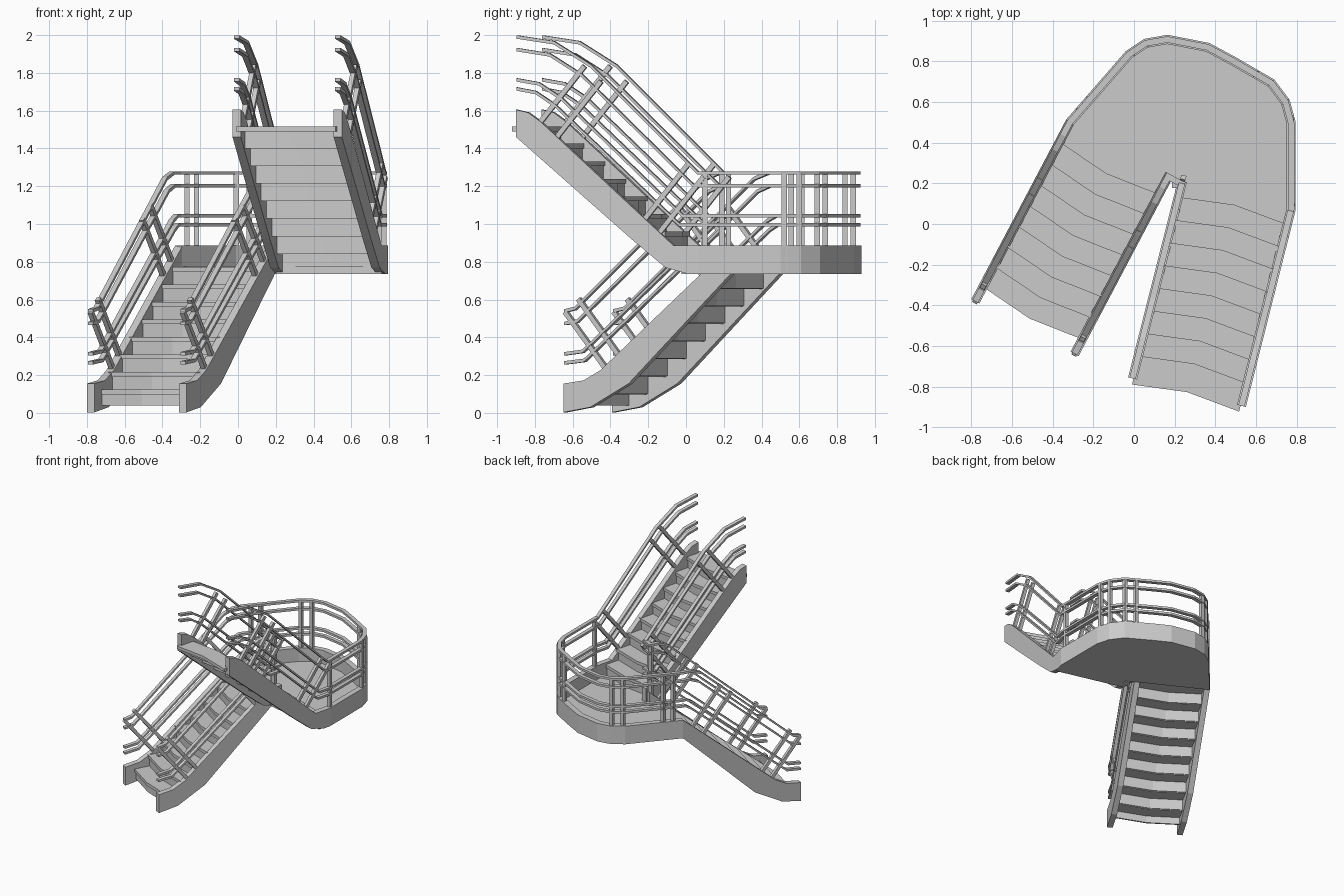
import bpy, bmesh
from mathutils import Vector

if "Cube" in bpy.data.objects:
    bpy.data.objects.remove(bpy.data.objects["Cube"])

RISE, RUN, W, T = 0.093, 0.115, 0.597, 0.045
FLOOR = 0.774


class Flight:
    """Straight flight: s runs uphill, t runs across from its outer edge."""
    def __init__(self, origin, d, n):
        self.o, self.d, self.n = Vector(origin), Vector(d).normalized(), Vector(n).normalized()

    def pt(self, s, t):
        return self.o + self.d * s + self.n * t


lower = Flight((-0.80, -0.37), (0.467, 0.884), (0.884, -0.467))
upper = Flight((0.795, 0.07), (-0.245, -0.9695), (-0.9695, 0.245))

# side profiles of the stringers (s, z)
lower.top = [(0, .155), (.12, .172), (.22, .225), (.97, .86), (1.0, .885)]
lower.bot = [(0, .003), (.16, .03), (.39, .155), (1.0, .735)]
upper.top = [(0, .885), (.14, .885), (.865, 1.54), (.935, 1.59), (1.0, 1.605)]
upper.bot = [(0, .735), (.06, .735), (.186, .77), (.37, .92), (1.0, 1.46)]


def interp(prof, s):
    for (a, za), (b, zb) in zip(prof, prof[1:]):
        if s <= b:
            return za + (zb - za) * (s - a) / (b - a)
    return prof[-1][1]


def finish(bm, name):
    bmesh.ops.recalc_face_normals(bm, faces=bm.faces)
    me = bpy.data.meshes.new(name)
    bm.to_mesh(me)
    bm.free()
    ob = bpy.data.objects.new(name, me)
    bpy.context.collection.objects.link(ob)
    return ob


def sweep(bm, path, a, b):
    """Upright rectangular section along (x, y, bottom, top); a, b are side offsets to the right."""
    P = [Vector(p[:2]) for p in path]
    rings = []
    for i, p in enumerate(P):
        d0 = (p - P[i - 1]).normalized() if i else (P[1] - p).normalized()
        d1 = (P[i + 1] - p).normalized() if i < len(P) - 1 else d0
        m = (d0 + d1).normalized()
        m = Vector((m.y, -m.x)) / max(0.4, m.dot(d0))
        q, r = p + m * a, p + m * b
        zb, zt = path[i][2:]
        rings.append([bm.verts.new(c) for c in
                      ((q.x, q.y, zb), (r.x, r.y, zb), (r.x, r.y, zt), (q.x, q.y, zt))])
    for u, v in zip(rings, rings[1:]):
        for k in range(4):
            bm.faces.new((u[k], u[(k + 1) % 4], v[(k + 1) % 4], v[k]))
    bm.faces.new(rings[0])
    bm.faces.new(rings[-1][::-1])


def beam(bm, a, b, side, w):
    """Square bar from a to b, one face turned along the horizontal vector side."""
    a, b = Vector(a), Vector(b)
    x = Vector((side[0], side[1], 0)).normalized() * w / 2
    y = (b - a).cross(x).normalized() * w / 2
    lo, hi = ([bm.verts.new(p + x * i + y * j) for i, j in ((-1, -1), (1, -1), (1, 1), (-1, 1))]
              for p in (a, b))
    for k in range(4):
        bm.faces.new((lo[k], lo[(k + 1) % 4], hi[(k + 1) % 4], hi[k]))
    bm.faces.new(lo)
    bm.faces.new(hi)


def bowed(bm, f, s0, s1, z0, z1):
    """Board across the flight, bowed downhill in the middle."""
    cols = [(T * .6, 0), (W / 2, -.03), (W - T * .6, 0)]
    rings = []
    for t, bow in cols:
        p, q = f.pt(s0 + bow, t), f.pt(s1 + bow, t)
        rings.append([bm.verts.new(c) for c in
                      ((p.x, p.y, z0), (q.x, q.y, z0), (q.x, q.y, z1), (p.x, p.y, z1))])
    for u, v in zip(rings, rings[1:]):
        for k in range(4):
            bm.faces.new((u[k], u[(k + 1) % 4], v[(k + 1) % 4], v[k]))
    bm.faces.new(rings[0])
    bm.faces.new(rings[-1])


# stringers and steps of both flights
for f, name, z_first in ((lower, "lower", FLOOR - 7 * RISE), (upper, "upper", FLOOR + RISE)):
    stations = sorted({s for s, _ in f.top + f.bot})
    for side, t0 in (("outer", 0), ("inner", W - T)):
        bm = bmesh.new()
        sweep(bm, [(*f.pt(s, t0), interp(f.bot, s), interp(f.top, s)) for s in stations], 0, T)
        finish(bm, f"{name}_{side}_stringer")
    bm = bmesh.new()
    for k in range(8):
        s, z = .08 + RUN * k, z_first + RISE * k
        end = s + RUN + .015
        if k == 7:
            end = 1.03
            z -= .002
        bowed(bm, f, s, end, z - .025, z)
        bowed(bm, f, s + .01, s + .022, max(.04, z - RISE - .02), z - .01)
    finish(bm, f"{name}_steps")

# landing floor and rim
outline = [tuple(lower.pt(1.0, 0)), (-.04, .85), (.05, .91), (.165, .93), (.37, .89), (.50, .82),
           (.69, .71), (.765, .61), (.795, .50), (.795, .07)]
floor = [Vector(p) for p in outline] + [upper.pt(.1, .01), upper.pt(.1, W - .01),
                                        upper.pt(0, W - .01), lower.pt(1.0, W - .01)]
bm = bmesh.new()
base = bm.faces.new([bm.verts.new((p.x, p.y, .736)) for p in floor])
ext = bmesh.ops.extrude_face_region(bm, geom=[base])
bmesh.ops.translate(bm, vec=(0, 0, FLOOR - .736),
                    verts=[v for v in ext["geom"] if isinstance(v, bmesh.types.BMVert)])
finish(bm, "landing_floor")
bm = bmesh.new()
sweep(bm, [(*p, .735, .885) for p in outline], 0, T)
finish(bm, "landing_rim")


# handrails: four parallel bars on each side
def lower_rail(h):
    return [(0, .155 + h), (.14 - .2 * h, .168 + h), (.97 - .34 * h, .86 + .985 * h), (1 - .2 * h, .885 + h)]


def upper_rail(h):
    return [(.15 - .36 * h, .885 + h), (.865 - .7 * h, 1.54 + .77 * h),
            (.935 - .36 * h, 1.59 + .96 * h), (1.0, 1.605 + h)]


outer, inner = bmesh.new(), bmesh.new()
for h in (.385, .318, .158, .11):
    r = .009

    def along(f, pts, t):
        return [(*f.pt(s, t), z - r, z + r) for s, z in pts]
    level = [(*p, .885 + h - r, .885 + h + r) for p in outline]
    sweep(outer, along(lower, lower_rail(h), 0) + level + along(upper, upper_rail(h), 0), .007, .038)
    z = .885 + h
    sweep(inner, along(lower, lower_rail(h) + [(1.0, z)], W - T), .007, .038)
    sweep(inner, along(upper, [(0, z)] + upper_rail(h), W - T), .007, .038)
    a, b = lower.pt(.985, W - T / 2), upper.pt(.015, W - T / 2)
    sweep(inner, [(*a, z - r, z + r), (*b, z - r, z + r)], -.015, .015)
finish(outer, "outer_handrails")
finish(inner, "inner_handrails")

# posts: square to the slope on the flights, upright on the landing
bm = bmesh.new()
for f, spots in ((lower, (.24, .32, .82, .91)), (upper, (.22, .30, .78, .87))):
    for s in spots:
        for t in (T / 2, W - T / 2):
            z = interp(f.top, s)
            p, q = f.pt(s + .015, t), f.pt(s - .63 * .38, t)
            beam(bm, (p.x, p.y, z - .02), (q.x, q.y, z + .77 * .38), f.n, .026)
finish(bm, "stair_posts")
bm = bmesh.new()
for x, y in ((.772, .10), (.772, .52), (.745, .60), (.672, .695), (.60, .737), (.06, .886),
             (-.01, .842), (-.22, .613), (-.27, .557), (.20, .19), (.165, .225)):
    beam(bm, (x, y, .75), (x, y, 1.265), (1, 0), .028)
finish(bm, "landing_posts")
